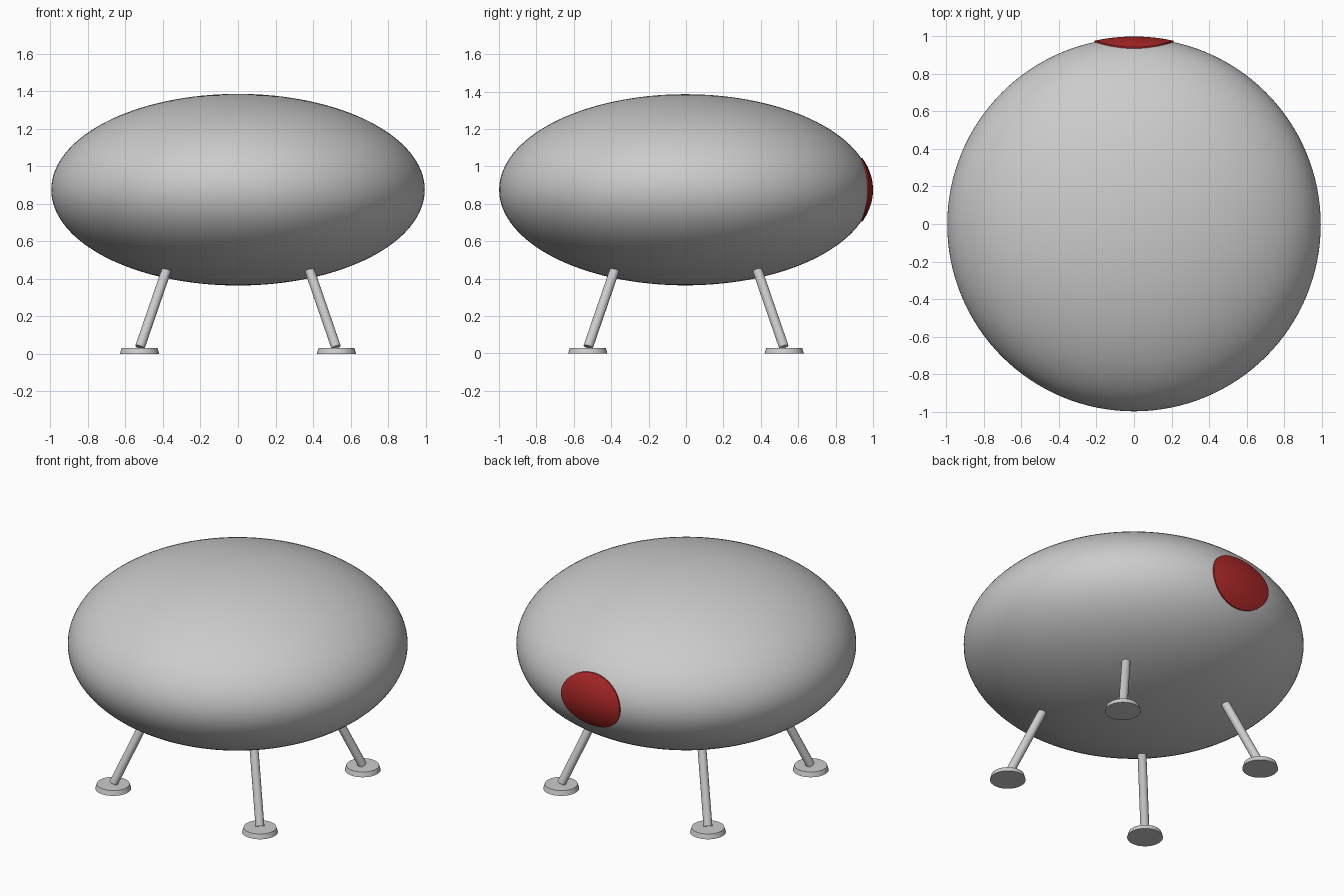
import bpy, bmesh, math
from mathutils import Vector

if "Cube" in bpy.data.objects:
    bpy.data.objects.remove(bpy.data.objects["Cube"])

R, H = 0.996, 0.511           # hull half-width and half-height
C = Vector((0, -0.003, 0.875))  # hull centre


def smooth(obj):
    bpy.ops.object.select_all(action='DESELECT')
    obj.select_set(True)
    bpy.context.view_layer.objects.active = obj
    bpy.ops.object.shade_smooth_by_angle(angle=math.radians(35))


# Flattened round hull
bpy.ops.mesh.primitive_uv_sphere_add(segments=128, ring_count=64, radius=1, location=C)
hull = bpy.context.object
hull.name = "hull"
hull.scale = (R, R, H)
bpy.ops.object.transform_apply(location=False, rotation=False, scale=True)
smooth(hull)

# Red oval hatch at the back: curved skin just proud of the hull, with a short rim
bm = bmesh.new()
N, RINGS = 64, 8


def skin(x, z, lift):
    y = R * math.sqrt(1 - (x / R) ** 2 - (z / H) ** 2)
    return C + Vector((x, y + lift, z))


centre = bm.verts.new(skin(0, 0, 0.007))
prev = None
for i in range(1, RINGS + 2):
    t = min(i, RINGS) / RINGS
    lift = 0.007 if i <= RINGS else -0.006
    ring = [bm.verts.new(skin(0.21 * t * math.cos(2 * math.pi * k / N),
                              0.17 * t * math.sin(2 * math.pi * k / N), lift))
            for k in range(N)]
    for k in range(N):
        j = (k + 1) % N
        if prev:
            bm.faces.new((prev[k], ring[k], ring[j], prev[j]))
        else:
            bm.faces.new((centre, ring[k], ring[j]))
    prev = ring
for f in bm.faces:
    f.normal_update()
    if f.normal.y < -0.01:
        f.normal_flip()
bmesh.ops.recalc_face_normals(bm, faces=bm.faces)
if centre.link_faces[0].normal.y < 0:
    bmesh.ops.reverse_faces(bm, faces=bm.faces)
mesh = bpy.data.meshes.new("hatch")
bm.to_mesh(mesh)
bm.free()
hatch = bpy.data.objects.new("hatch", mesh)
bpy.context.collection.objects.link(hatch)
red = bpy.data.materials.new("red")
red.diffuse_color = (0.4, 0.02, 0.02, 1)
red.use_nodes = True
red.node_tree.nodes["Principled BSDF"].inputs["Base Color"].default_value = red.diffuse_color
mesh.materials.append(red)
smooth(hatch)

# Four splayed legs with flared round feet
for side, sx in (("left", -1), ("right", 1)):
    for end, sy in (("front", -1), ("back", 1)):
        top = Vector((sx * 0.375, sy * 0.375, 0.465))
        low = Vector((sx * 0.523, sy * 0.523, 0.035))
        axis = top - low
        bpy.ops.mesh.primitive_cylinder_add(vertices=32, radius=0.026, depth=axis.length,
                                            location=(top + low) / 2)
        leg = bpy.context.object
        leg.name = f"{end}_{side}_leg"
        leg.rotation_euler = axis.to_track_quat('Z', 'Y').to_euler()
        smooth(leg)
        bpy.ops.mesh.primitive_cone_add(vertices=48, radius1=0.105, radius2=0.096, depth=0.03,
                                        location=(sx * 0.525, sy * 0.525, 0.015))
        foot = bpy.context.object
        foot.name = f"{end}_{side}_foot"
        smooth(foot)
